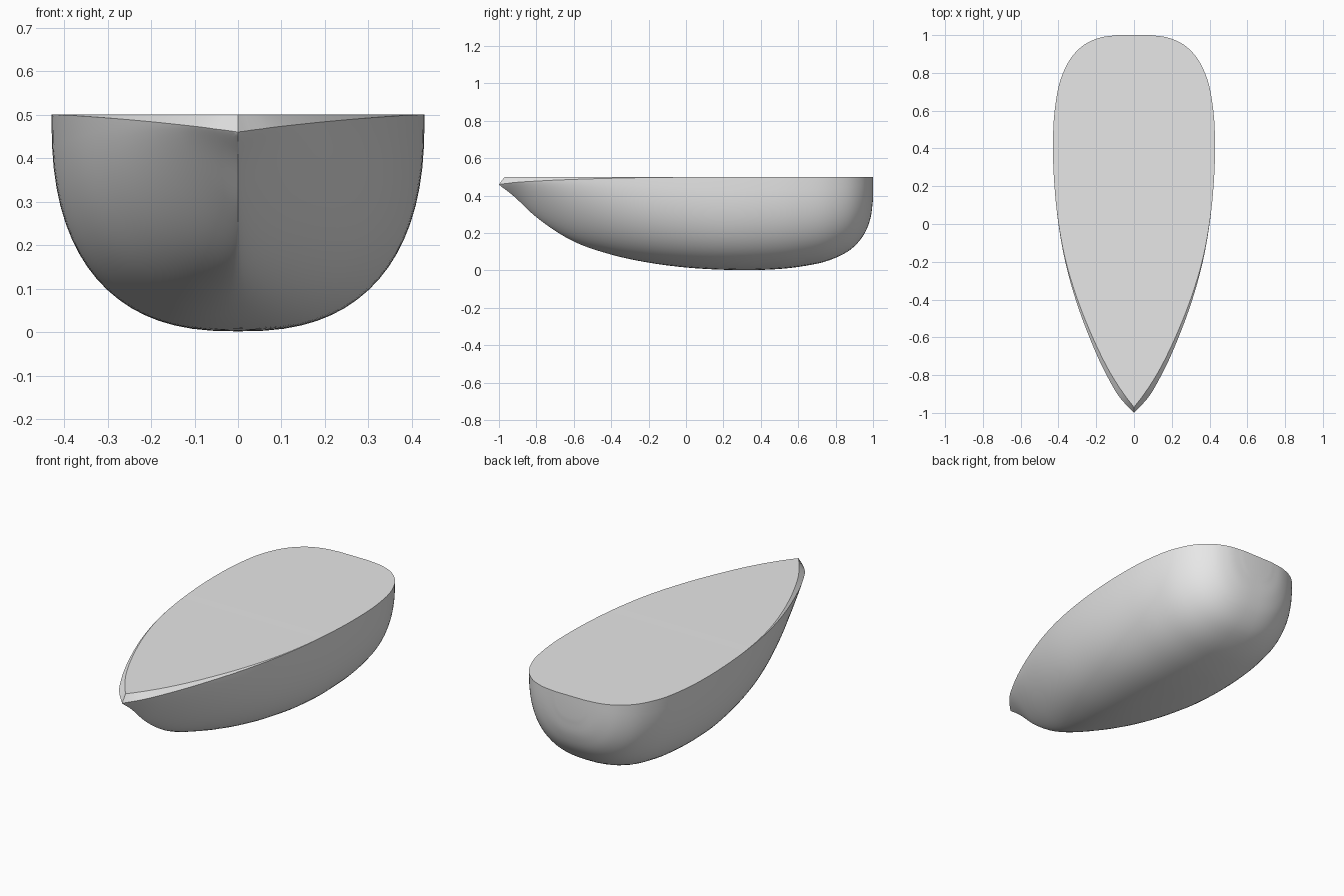
import bpy, bmesh, math
from mathutils import Vector

if "Cube" in bpy.data.objects:
    bpy.data.objects.remove(bpy.data.objects["Cube"])

# Stations bow to stern: y, half width, keel z, rim z, deck inset x, deck inset y, section exponent
STATIONS = [
    (-1.00, 0.000, 0.458, 0.460, 0.000, 0.030, 1.1),
    (-0.93, 0.066, 0.405, 0.469, 0.024, 0.014, 1.1),
    (-0.80, 0.145, 0.285, 0.478, 0.024, 0.004, 1.2),
    (-0.60, 0.236, 0.155, 0.487, 0.017, 0.0, 1.5),
    (-0.40, 0.309, 0.085, 0.493, 0.010, 0.0, 1.85),
    (-0.20, 0.364, 0.042, 0.497, 0.004, 0.0, 2.15),
    (0.00, 0.400, 0.016, 0.499, 0.001, 0.0, 2.35),
    (0.20, 0.421, 0.004, 0.500, 0.0, 0.0, 2.5),
    (0.40, 0.429, 0.003, 0.500, 0.0, 0.0, 2.5),
    (0.60, 0.420, 0.019, 0.500, 0.0, 0.0, 2.5),
    (0.77, 0.387, 0.056, 0.500, 0.0, 0.0, 2.5),
    (0.88, 0.333, 0.112, 0.500, 0.0, 0.0, 2.5),
    (0.95, 0.262, 0.190, 0.500, 0.0, 0.0, 2.5),
    (0.985, 0.185, 0.275, 0.500, 0.0, 0.0, 2.5),
    (1.00, 0.090, 0.380, 0.500, 0.0, 0.0, 2.5),
]
STEPS, SEGS = 5, 36


def spline(rows):
    """Centripetal-like Catmull-Rom through the stations."""
    out = []
    ext = [rows[0]] + rows + [rows[-1]]
    for i in range(1, len(ext) - 2):
        p0, p1, p2, p3 = ext[i - 1:i + 3]
        d0 = max(math.dist(p0[:3], p1[:3]), 1e-6)
        d1 = math.dist(p1[:3], p2[:3])
        d2 = max(math.dist(p2[:3], p3[:3]), 1e-6)
        for s in range(STEPS):
            t = s / STEPS
            row = []
            for a, b, c, d in zip(p0, p1, p2, p3):
                lin = (c - b) / d1
                m1 = ((b - a) / d0 * d1 + lin * d0) / (d0 + d1) if i > 1 else lin
                m2 = (lin * d2 + (d - c) / d2 * d1) / (d1 + d2) if i < len(ext) - 3 else lin
                h = t * t * (3 - 2 * t)
                row.append(b * (1 - h) + c * h + d1 * (m1 * (t**3 - 2 * t * t + t) + m2 * (t**3 - t * t)))
            out.append(row)
    return out + [list(rows[-1])]


bm = bmesh.new()
rings, deck_l, deck_r = [], [], []
for y, w, zk, zr, ix, iy, n in spline(STATIONS):
    w = max(w, 0)
    ring = []
    for k in range(SEGS + 1):
        a = math.pi * k / SEGS
        c, s = math.cos(a), max(math.sin(a), 0)
        x = math.copysign(abs(c) ** (2 / n), c) * w
        if k == SEGS // 2:
            x = 0
        if k in (0, SEGS):
            s = 0
        ring.append(bm.verts.new((x, y, zr - (zr - zk) * s ** (2 / n))))
    rings.append(ring)
    xi = max(w - max(ix, 0), 0)
    yi = min(y + max(iy, 0), 1)
    deck_r.append(bm.verts.new((xi, yi, 0.5)))
    deck_l.append(bm.verts.new((-xi, yi, 0.5)))

# Hull skin, rim chamfer and flat deck strips
for i in range(len(rings) - 1):
    a, b = rings[i], rings[i + 1]
    for k in range(SEGS):
        bm.faces.new((a[k], a[k + 1], b[k + 1], b[k]))
    bm.faces.new((a[0], b[0], deck_r[i + 1], deck_r[i]))
    bm.faces.new((a[-1], deck_l[i], deck_l[i + 1], b[-1]))
    bm.faces.new((deck_l[i], deck_r[i], deck_r[i + 1], deck_l[i + 1]))
bm.faces.new(rings[-1])  # stern flat
bmesh.ops.remove_doubles(bm, verts=bm.verts, dist=0.0008)
bmesh.ops.dissolve_degenerate(bm, edges=bm.edges, dist=0.0001)
bmesh.ops.recalc_face_normals(bm, faces=bm.faces)

mesh = bpy.data.meshes.new("boat_hull")
bm.to_mesh(mesh)
bm.free()
hull = bpy.data.objects.new("boat_hull", mesh)
bpy.context.collection.objects.link(hull)

grey = bpy.data.materials.new("light grey")
grey.diffuse_color = (0.8, 0.8, 0.8, 1)
grey.use_nodes = True
grey.node_tree.nodes["Principled BSDF"].inputs["Base Color"].default_value = grey.diffuse_color
mesh.materials.append(grey)

bpy.context.view_layer.objects.active = hull
hull.select_set(True)
bpy.ops.object.shade_smooth_by_angle(angle=math.radians(32))
